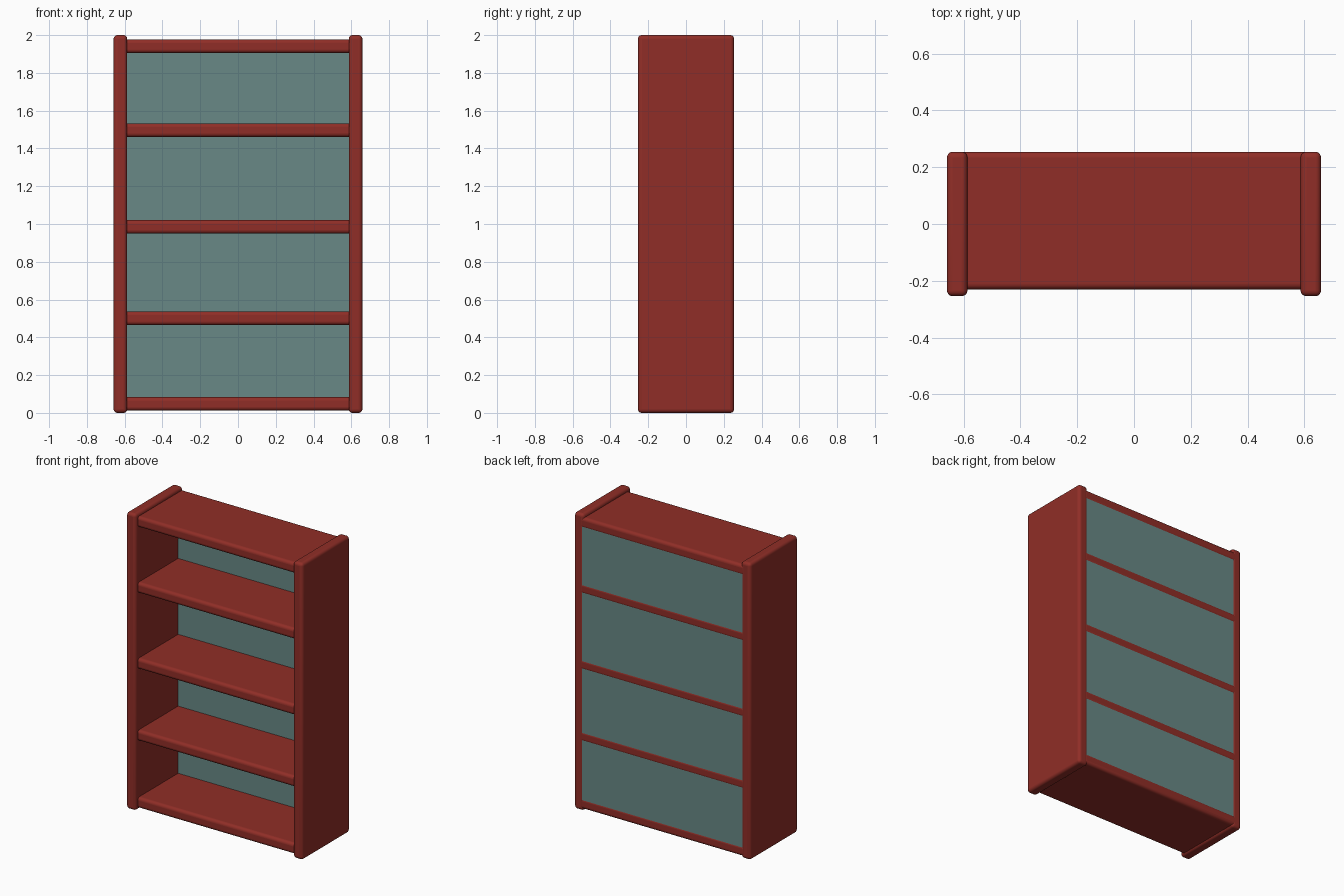
import bpy

if "Cube" in bpy.data.objects:
    bpy.data.objects.remove(bpy.data.objects["Cube"])


def material(name, color):
    m = bpy.data.materials.new(name)
    m.diffuse_color = (*color, 1.0)
    m.use_nodes = True
    m.node_tree.nodes["Principled BSDF"].inputs["Base Color"].default_value = m.diffuse_color
    return m


red = material("red_wood", (0.28, 0.027, 0.02))
teal = material("teal_panel", (0.14, 0.25, 0.24))


def box(name, lo, hi, mat, bevel=0.0):
    """Box between two corners, with optional rounded edges."""
    bpy.ops.mesh.primitive_cube_add(
        size=1, location=[(a + b) / 2 for a, b in zip(lo, hi)])
    ob = bpy.context.object
    ob.name = name
    ob.scale = [b - a for a, b in zip(lo, hi)]
    bpy.ops.object.transform_apply(location=False, rotation=False, scale=True)
    ob.data.materials.append(mat)
    if bevel:
        mod = ob.modifiers.new("rounded_edges", 'BEVEL')
        mod.width = bevel
        mod.segments = 5
        bpy.ops.object.shade_smooth_by_angle(angle=0.6)
    return ob


# Upright side boards
for name, x in (("left_side", -0.6225), ("right_side", 0.6225)):
    box(name, (x - 0.036, -0.254, 0), (x + 0.036, 0.254, 2), red, 0.02)

# Shelves, bottom to top, ends let into the sides
shelf_centres = (0.048, 0.501, 0.985, 1.497, 1.941)
for i, z in enumerate(shelf_centres):
    box(f"shelf_{i + 1}", (-0.62, -0.23, z - 0.036), (0.62, 0.254, z + 0.036),
        red, 0.02)

# Back panel, almost flush with the rear edges of the boards
box("back_panel", (-0.61, 0.2, 0.048), (0.61, 0.252, 1.941), teal)
